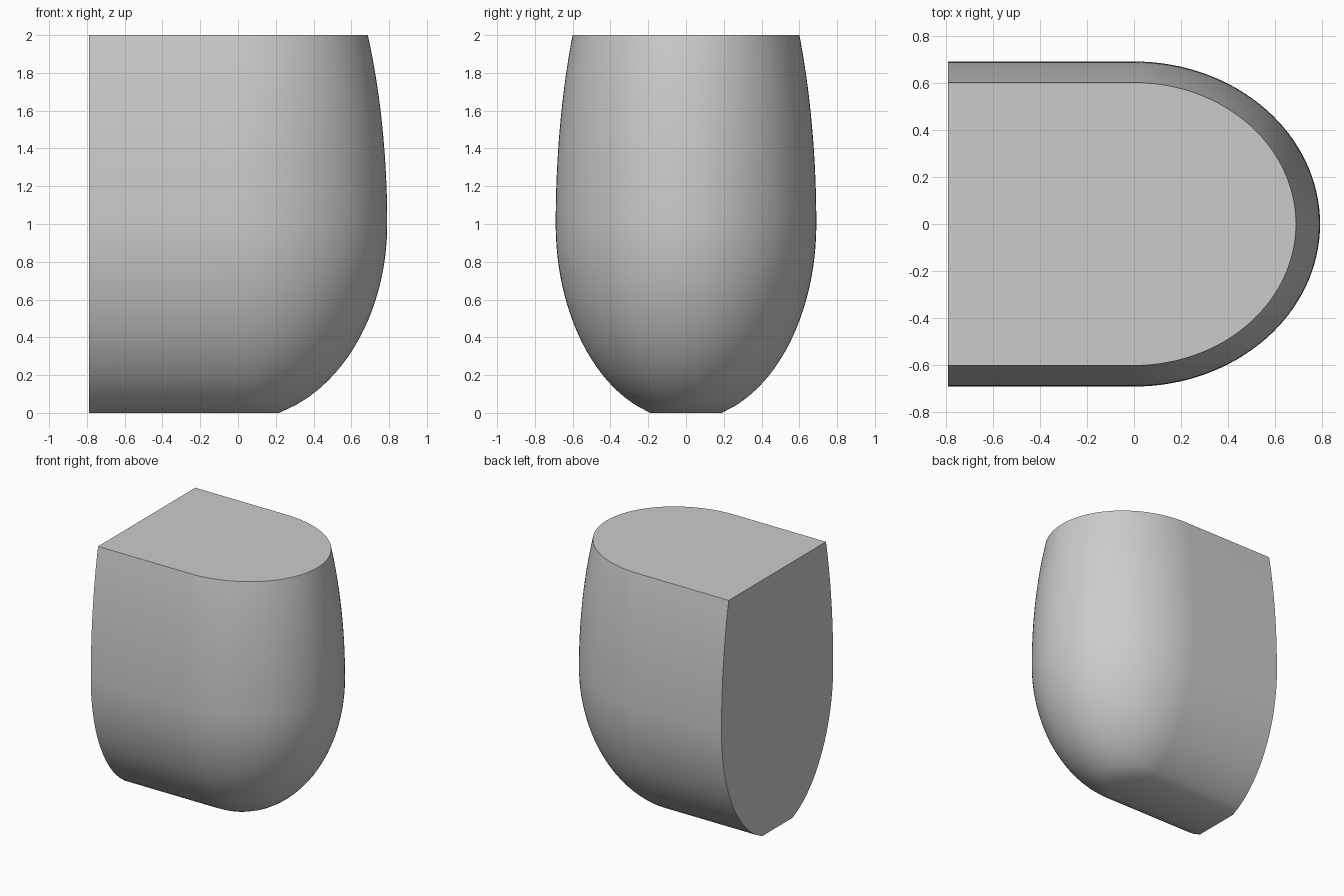
import bpy, bmesh, math

cube = bpy.data.objects.get("Cube")
if cube:
    bpy.data.objects.remove(cube, do_unlink=True)

HEIGHT, MID = 2.0, 1.0        # full height, height of the widest section
RX, RY = 0.79, 0.69           # half length and half width at the widest section
LOW, HIGH = 1.04, 2.03        # vertical radii below and above the widest section
RINGS, ARC = 48, 64

grey = bpy.data.materials.new("plain grey")
grey.use_nodes = True
colour = (0.6, 0.6, 0.6, 1)
grey.diffuse_color = colour
grey.node_tree.nodes["Principled BSDF"].inputs["Base Color"].default_value = colour


def swell(z):
    """Elliptical side profile, as a fraction of the widest section."""
    radius = LOW if z < MID else HIGH
    return math.sqrt(1 - ((z - MID) / radius) ** 2)


def section(z):
    """D-shaped outline: flat back, straight sides, rounded nose."""
    s = swell(z)
    angles = [math.pi * (i / ARC - 0.5) for i in range(ARC + 1)]
    nose = [(RX * s * math.cos(a), RY * s * math.sin(a), z) for a in angles]
    return [(-RX, -RY * s, z)] + nose + [(-RX, RY * s, z)]


# Rounded body, lofted through the sections
bm = bmesh.new()
rings = [[bm.verts.new(p) for p in section(HEIGHT * k / RINGS)] for k in range(RINGS + 1)]
for a, b in zip(rings, rings[1:]):
    for i in range(len(a) - 1):
        bm.faces.new((a[i], a[i + 1], b[i + 1], b[i]))

# Flat bottom, top and back
bm.faces.new(rings[0])
bm.faces.new(rings[-1])
bm.faces.new([r[0] for r in rings] + [r[-1] for r in reversed(rings)])
bmesh.ops.recalc_face_normals(bm, faces=bm.faces)

mesh = bpy.data.meshes.new("rounded_body")
bm.to_mesh(mesh)
bm.free()
mesh.materials.append(grey)
body = bpy.data.objects.new("rounded_body", mesh)
bpy.context.collection.objects.link(body)

# Smooth sides with crisp rims
bpy.ops.object.select_all(action="DESELECT")
body.select_set(True)
bpy.context.view_layer.objects.active = body
bpy.ops.object.shade_smooth_by_angle(angle=math.radians(30))
